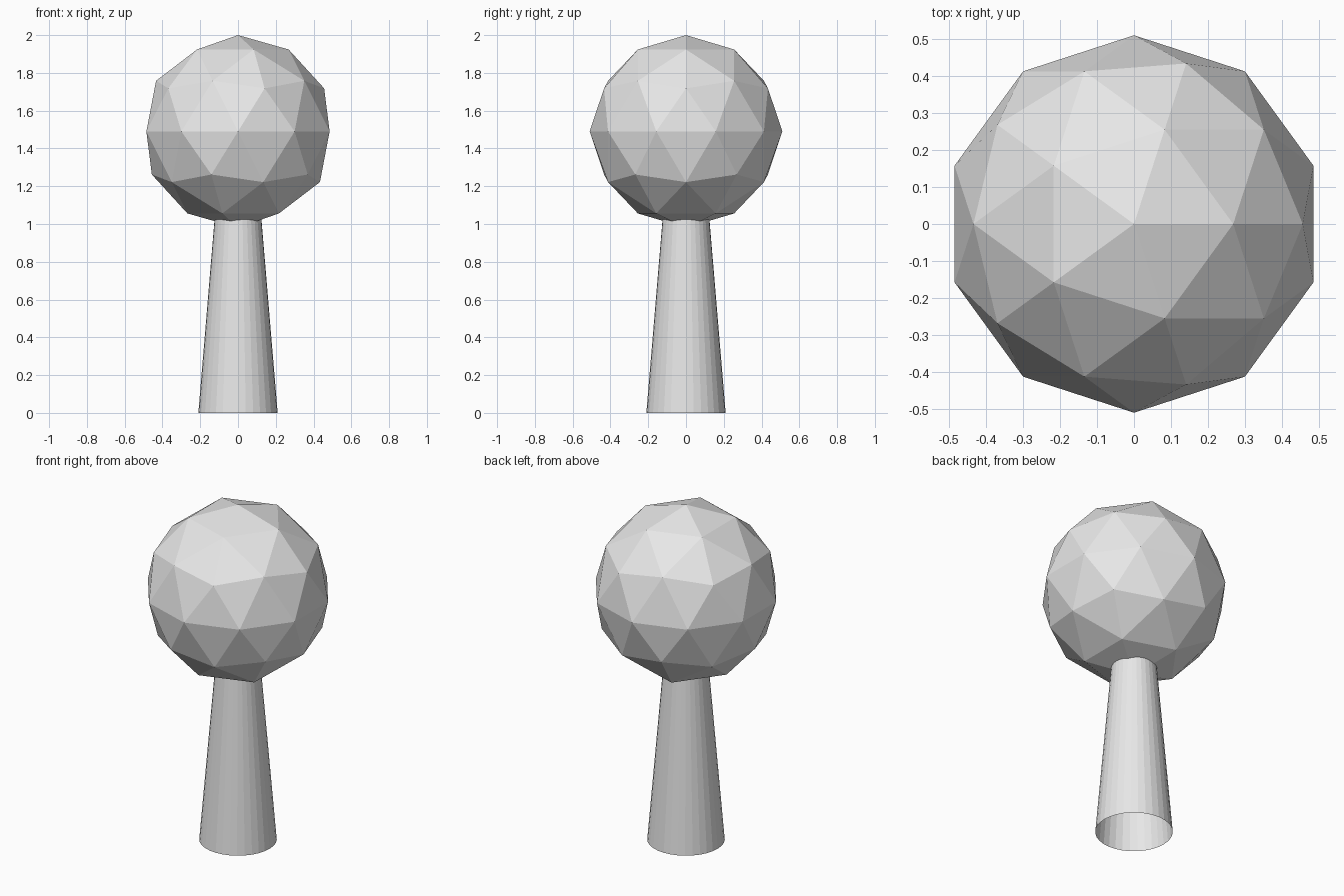
import bpy

# Remove the default cube
cube = bpy.data.objects.get("Cube")
if cube:
    bpy.data.objects.remove(cube, do_unlink=True)

# Single plain grey
GREY = (0.8, 0.8, 0.8, 1.0)
grey = bpy.data.materials.new("light grey")
grey.use_nodes = True
grey.diffuse_color = GREY
grey.node_tree.nodes["Principled BSDF"].inputs["Base Color"].default_value = GREY


def finish(name):
    obj = bpy.context.object
    obj.name = name
    obj.data.materials.append(grey)
    bpy.ops.object.shade_flat()
    return obj


# Trunk: open tapered tube, its top tucked into the crown
trunk_height = 1.05
bpy.ops.mesh.primitive_cone_add(
    vertices=32, radius1=0.21, radius2=0.122, depth=trunk_height,
    end_fill_type='NOTHING', location=(0, 0, trunk_height / 2))
finish("trunk")

# Crown: faceted ball
bpy.ops.mesh.primitive_ico_sphere_add(
    subdivisions=2, radius=0.51, location=(0, 0, 1.49))
finish("crown")
